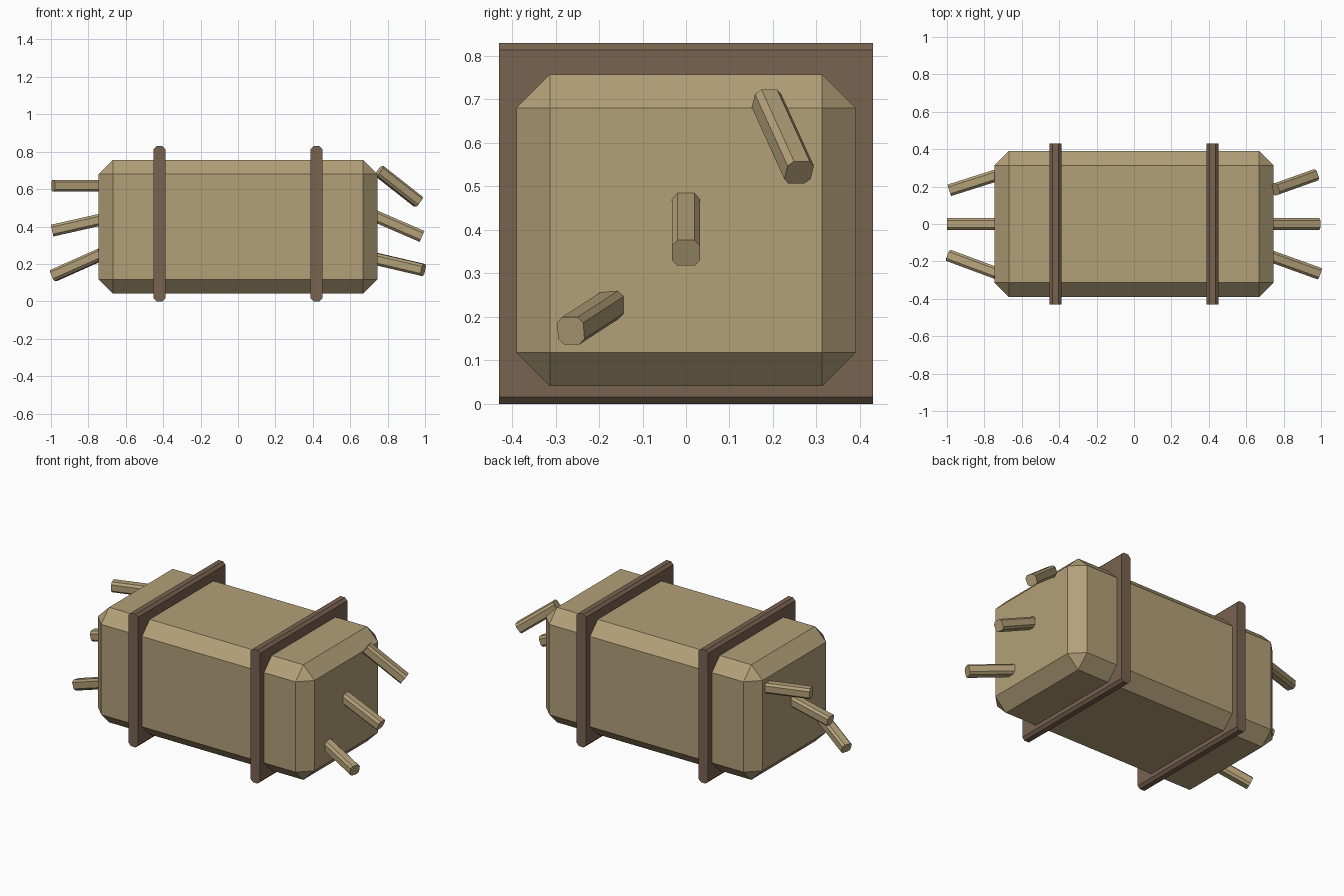
import bpy, bmesh
from mathutils import Vector, Matrix

if "Cube" in bpy.data.objects:
    bpy.data.objects.remove(bpy.data.objects["Cube"])


def material(name, rgb):
    m = bpy.data.materials.new(name)
    m.diffuse_color = (*rgb, 1)
    m.use_nodes = True
    m.node_tree.nodes["Principled BSDF"].inputs["Base Color"].default_value = m.diffuse_color
    return m


HAY = material("hay", (0.45, 0.35, 0.19))
BAND = material("band", (0.19, 0.125, 0.08))


def chamfered_box(name, size, chamfer, mat, matrix, axis=None):
    """Box with one-step chamfers on all edges, or only on edges along one axis."""
    bm = bmesh.new()
    bmesh.ops.create_cube(bm, size=1, matrix=Matrix.Diagonal((*size, 1)))
    edges = [e for e in bm.edges if axis is None
             or abs((e.verts[0].co - e.verts[1].co)[axis]) > 1e-4]
    bmesh.ops.bevel(bm, geom=edges, offset=chamfer, segments=1,
                    affect='EDGES', profile=0.5)
    bmesh.ops.recalc_face_normals(bm, faces=bm.faces)
    mesh = bpy.data.meshes.new(name)
    bm.to_mesh(mesh)
    bm.free()
    mesh.materials.append(mat)
    ob = bpy.data.objects.new(name, mesh)
    ob.matrix_world = matrix
    bpy.context.collection.objects.link(ob)
    return ob


# Bale body
chamfered_box("bale_body", (1.492, 0.78, 0.716), 0.077, HAY,
              Matrix.Translation((0, 0, 0.399)))

# Two binding bands, chamfered along their top and bottom edges
for side, x in (("left", -0.42), ("right", 0.42)):
    chamfered_box("band_" + side, (0.064, 0.86, 0.83), 0.016, BAND,
                  Matrix.Translation((x, 0, 0.415)), axis=1)


# Loose straws poking out of both ends: start and tip centres
straws = [
    ((0.755, 0.185, 0.697), (0.965, 0.26, 0.532)),
    ((0.73, 0, 0.457), (0.984, 0, 0.347)),
    ((0.72, -0.168, 0.231), (0.99, -0.265, 0.168)),
    ((-0.72, 0.265, 0.618), (-0.988, 0.18, 0.618)),
    ((-0.72, 0, 0.44), (-0.994, 0, 0.378)),
    ((-0.73, -0.265, 0.252), (-0.986, -0.17, 0.138)),
]
for i, (start, tip) in enumerate(straws):
    a, b = Vector(start), Vector(tip)
    direction = b - a
    turn = direction.to_track_quat('X', 'Z').to_matrix().to_4x4()
    chamfered_box(f"straw_{i + 1}", (direction.length, 0.064, 0.064), 0.013, HAY,
                  Matrix.Translation((a + b) / 2) @ turn, axis=0)
